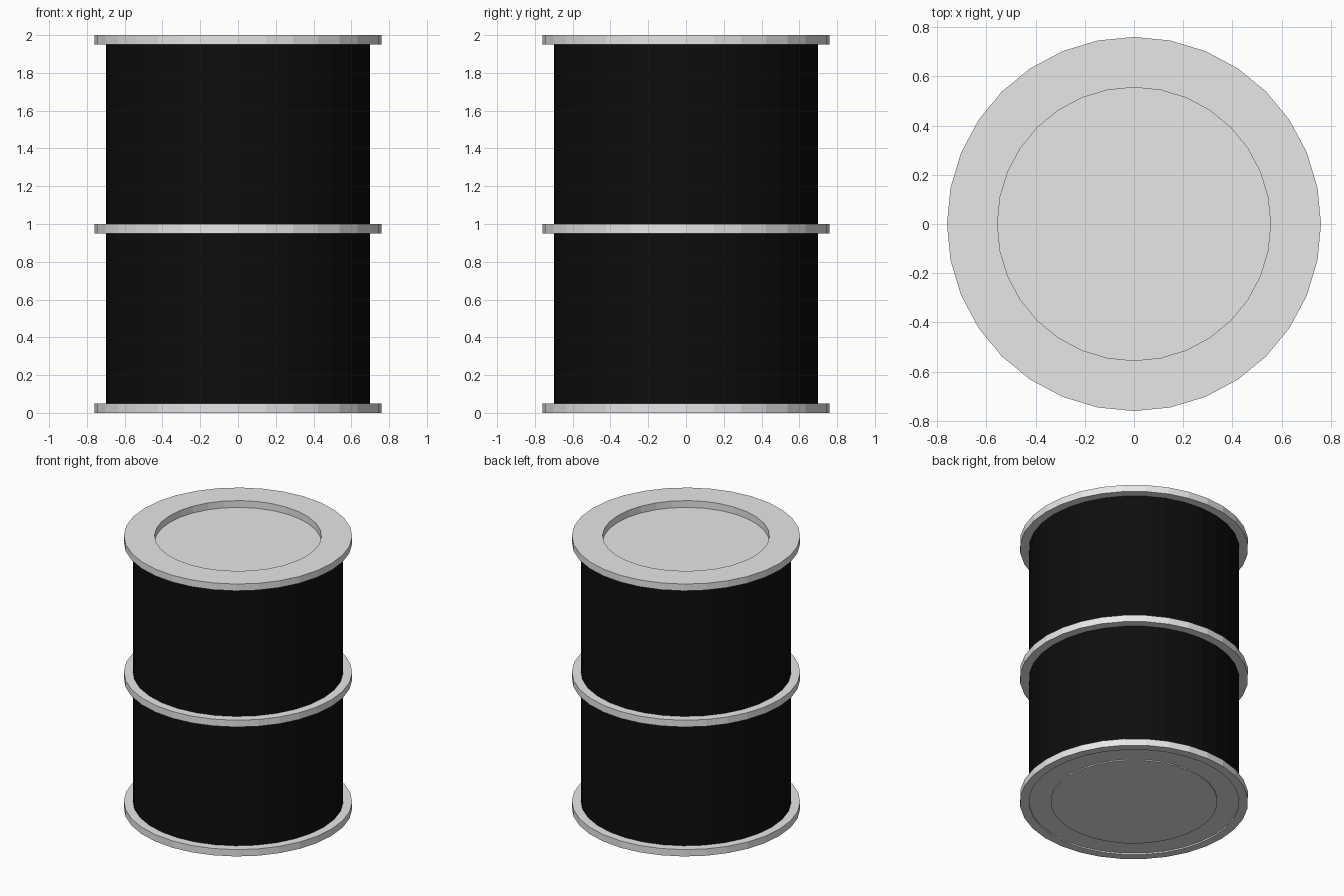
import bpy, bmesh, math

if "Cube" in bpy.data.objects:
    bpy.data.objects.remove(bpy.data.objects["Cube"])

SIDES = 32


def material(name, value):
    m = bpy.data.materials.new(name)
    m.diffuse_color = (value, value, value, 1)
    m.use_nodes = True
    m.node_tree.nodes["Principled BSDF"].inputs["Base Color"].default_value = m.diffuse_color
    return m


grey = material("light grey", 0.8)
black = material("black", 0.004)


def lathe(name, profile, mat, closed=False):
    """Spin an (r, z) profile round z; a radius of 0 makes a centre point."""
    bm = bmesh.new()
    rows = []
    for r, z in profile:
        if r == 0:
            rows.append([bm.verts.new((0, 0, z))] * SIDES)
        else:
            rows.append([bm.verts.new((r * math.cos(2 * math.pi * i / SIDES),
                                       r * math.sin(2 * math.pi * i / SIDES), z))
                         for i in range(SIDES)])
    pairs = list(zip(rows, rows[1:]))
    if closed:
        pairs.append((rows[-1], rows[0]))
    for a, b in pairs:
        for i in range(SIDES):
            j = (i + 1) % SIDES
            # dict keeps order and drops the doubled centre point
            bm.faces.new(list(dict.fromkeys((a[i], a[j], b[j], b[i]))))
    bmesh.ops.recalc_face_normals(bm, faces=bm.faces)
    me = bpy.data.meshes.new(name)
    bm.to_mesh(me)
    bm.free()
    me.materials.append(mat)
    ob = bpy.data.objects.new(name, me)
    bpy.context.collection.objects.link(ob)
    return ob


R_BODY, R_RING, R_LID, T = 0.70, 0.76, 0.555, 0.05

# Drum body: black wall, grey underside and recessed grey lid
body = lathe("drum_body", [(0, 0.002), (R_LID, 0.002), (R_LID, 0.01), (R_BODY, 0.01),
                           (R_BODY, 1.96), (R_LID, 1.96), (R_LID, 1.95), (0, 1.95)], black)
body.data.materials.append(grey)
for f in body.data.polygons:
    if f.center.z < 0.1 or f.center.z > 1.9:
        f.material_index = 1

# Bottom and middle hoops
for name, z in (("bottom_hoop", 0.0), ("middle_hoop", 0.95)):
    lathe(name, [(R_BODY, z), (R_RING, z), (R_RING, z + T), (R_BODY, z + T)], grey, True)

# Wide top rim around the recess
lathe("top_rim", [(R_LID, 1.95), (R_RING, 1.95), (R_RING, 2.0), (R_LID, 2.0)], grey, True)
